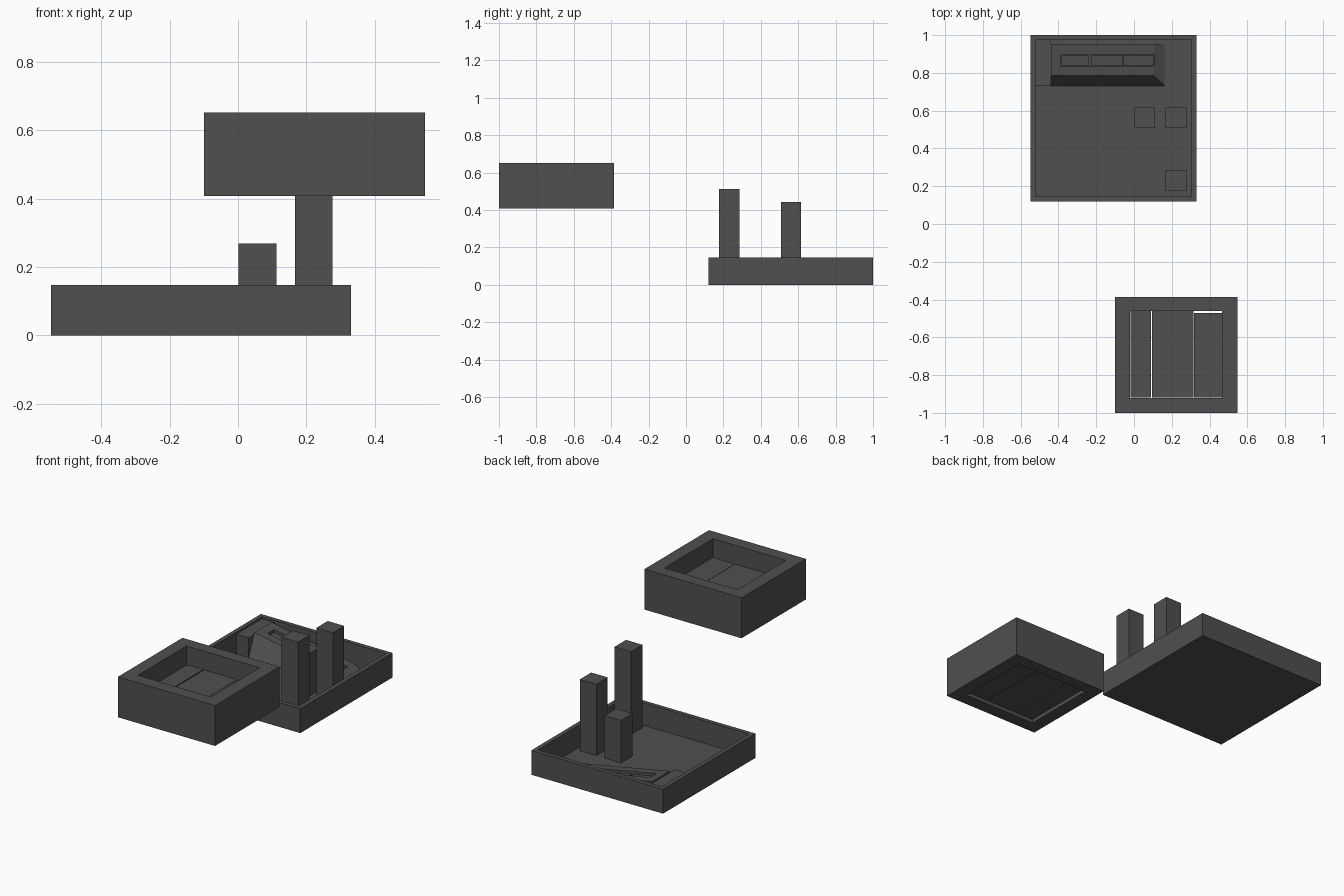
import bpy

if "Cube" in bpy.data.objects:
    bpy.data.objects.remove(bpy.data.objects["Cube"])

dark = bpy.data.materials.new("dark_grey")
dark.diffuse_color = (0.08, 0.08, 0.08, 1)
dark.use_nodes = True
dark.node_tree.nodes["Principled BSDF"].inputs["Base Color"].default_value = dark.diffuse_color


def hexa(name, bottom, top):
    """Solid with four bottom and four top corners, counter-clockwise."""
    faces = [(3, 2, 1, 0), (4, 5, 6, 7)]
    faces += [(i, (i + 1) % 4, (i + 1) % 4 + 4, i + 4) for i in range(4)]
    mesh = bpy.data.meshes.new(name)
    mesh.from_pydata(bottom + top, [], faces)
    mesh.materials.append(dark)
    obj = bpy.data.objects.new(name, mesh)
    bpy.context.collection.objects.link(obj)
    return obj


def ring(x, y):
    return [(x[0], y[0]), (x[1], y[0]), (x[1], y[1]), (x[0], y[1])]


def box(name, x, y, z):
    return hexa(name, [(a, b, z[0]) for a, b in ring(x, y)],
                [(a, b, z[1]) for a, b in ring(x, y)])


def cut(obj, cutter):
    cutter.hide_render = True
    mod = obj.modifiers.new("cut", 'BOOLEAN')
    mod.operation = 'DIFFERENCE'
    mod.solver = 'EXACT'
    mod.object = cutter
    bpy.context.view_layer.objects.active = obj
    bpy.ops.object.modifier_apply(modifier=mod.name)
    bpy.data.objects.remove(cutter)


FLOOR = 0.012

# shallow open tray
tray = box("tray", (-0.547, 0.331), (0.12, 1.0), (0, 0.147))
cut(tray, box("tray_cutter", (-0.522, 0.305), (0.146, 0.974), (FLOOR, 0.3)))

# three square posts standing on the tray floor
for name, x, y, top in (("short_post", 0.002, 0.507, 0.268),
                        ("middle_post", 0.167, 0.507, 0.442),
                        ("tall_post", 0.167, 0.176, 0.512)):
    box(name, (x, x + 0.11), (y, y + 0.109), (FLOOR - 0.005, top))

# landing block in the back left corner
box("landing_block", (-0.526, -0.44), (0.73, 0.976), (FLOOR - 0.005, 0.135))

# ramp falling to the right, with a leaning front and a long slot
LEFT, RIGHT = 0.146, 0.044


def slope(x, drop=0.0):
    return LEFT + (RIGHT - LEFT) * (x + 0.44) / 0.545 - drop


ramp = hexa("ramp",
            [(x, y, FLOOR) for x, y in ring((-0.44, 0.164), (0.73, 0.95))],
            [(x, y, slope(x)) for x, y in ring((-0.44, 0.105), (0.785, 0.95))])


def slot_piece(name, x, low, high, y=(0.835, 0.895)):
    return hexa(name, [(a, b, slope(a, low)) for a, b in ring(x, y)],
                [(a, b, slope(a, high)) for a, b in ring(x, y)])


cut(ramp, slot_piece("slot_cutter", (-0.387, 0.105), 0.026, -0.05))
for i, x in enumerate(((-0.385, -0.24), (-0.226, -0.062), (-0.057, 0.104))):
    slot_piece(f"ramp_slat_{i + 1}", x, 0.028, 0.016, (0.837, 0.893))

# raised square frame with a through opening
frame = box("frame", (-0.10, 0.547), (-1.0, -0.386), (0.408, 0.652))
cut(frame, box("frame_cutter", (-0.022, 0.466), (-0.922, -0.46), (0.3, 0.8)))

# three slats filling the opening
for i, (x0, x1, y1) in enumerate(((-0.018, 0.09, -0.46),
                                  (0.096, 0.316, -0.46),
                                  (0.318, 0.466, -0.471))):
    box(f"frame_slat_{i + 1}", (x0, x1), (-0.919, y1), (0.428, 0.54))
